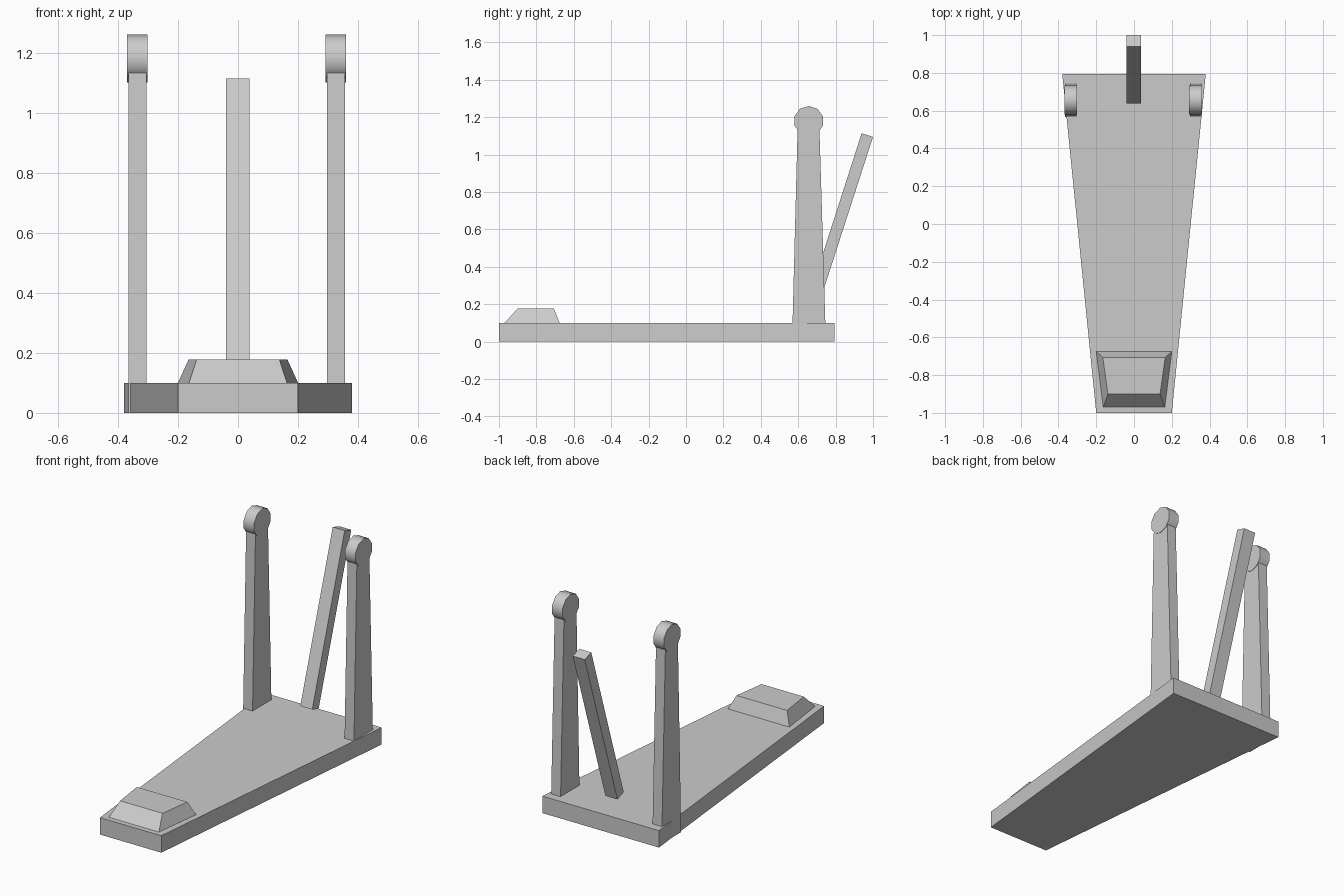
import bpy, bmesh, math

if "Cube" in bpy.data.objects:
    bpy.data.objects.remove(bpy.data.objects["Cube"])


def make(name, verts, faces):
    mesh = bpy.data.meshes.new(name)
    mesh.from_pydata(verts, [], faces)
    bm = bmesh.new()
    bm.from_mesh(mesh)
    bmesh.ops.recalc_face_normals(bm, faces=bm.faces)
    bm.to_mesh(mesh)
    bm.free()
    obj = bpy.data.objects.new(name, mesh)
    bpy.context.collection.objects.link(obj)
    return obj


def loft(name, a, b):
    """Solid between two matching loops of points."""
    n = len(a)
    sides = [(i, (i + 1) % n, (i + 1) % n + n, i + n) for i in range(n)]
    return make(name, a + b, [tuple(range(n)), tuple(range(n, 2 * n))] + sides)


def extrude_x(name, profile, x0, x1):
    """Side profile (y, z) extruded along x."""
    return loft(name, [(x0, y, z) for y, z in profile],
                [(x1, y, z) for y, z in profile])


def trapezoid(y0, w0, y1, w1, z):
    return [(-w0, y0, z), (w0, y0, z), (w1, y1, z), (-w1, y1, z)]


# Tapered floor plate
loft("base_plate", trapezoid(-1, 0.2, 0.795, 0.38, 0),
     trapezoid(-1, 0.2, 0.795, 0.38, 0.1))

# Sloped block at the narrow end
loft("front_block", trapezoid(-0.97, 0.163, -0.676, 0.2, 0.1),
     trapezoid(-0.9, 0.138, -0.706, 0.165, 0.177))

# Two tapered posts with rounded caps
post = [(0.567, 0), (0.748, 0), (0.713, 1.15), (0.597, 1.15)]
cap = [(0.656 + 0.08 * math.sin(i * math.tau / 10),
        1.18 + 0.08 * math.cos(i * math.tau / 10)) for i in range(10)]
for side, x in (("left", -0.335), ("right", 0.326)):
    extrude_x(side + "_post", post, x - 0.03, x + 0.031)
    head = extrude_x(side + "_post_cap", cap, x - 0.034, x + 0.034)
    bpy.context.view_layer.objects.active = head
    bpy.ops.object.select_all(action='DESELECT')
    head.select_set(True)
    bpy.ops.object.shade_smooth_by_angle(angle=math.radians(40))

# Leaning lever bar
bar = [(0.637, 0.175), (0.696, 0.155), (1.0, 1.095), (0.939, 1.114)]
extrude_x("lever_bar", bar, -0.04, 0.038)
